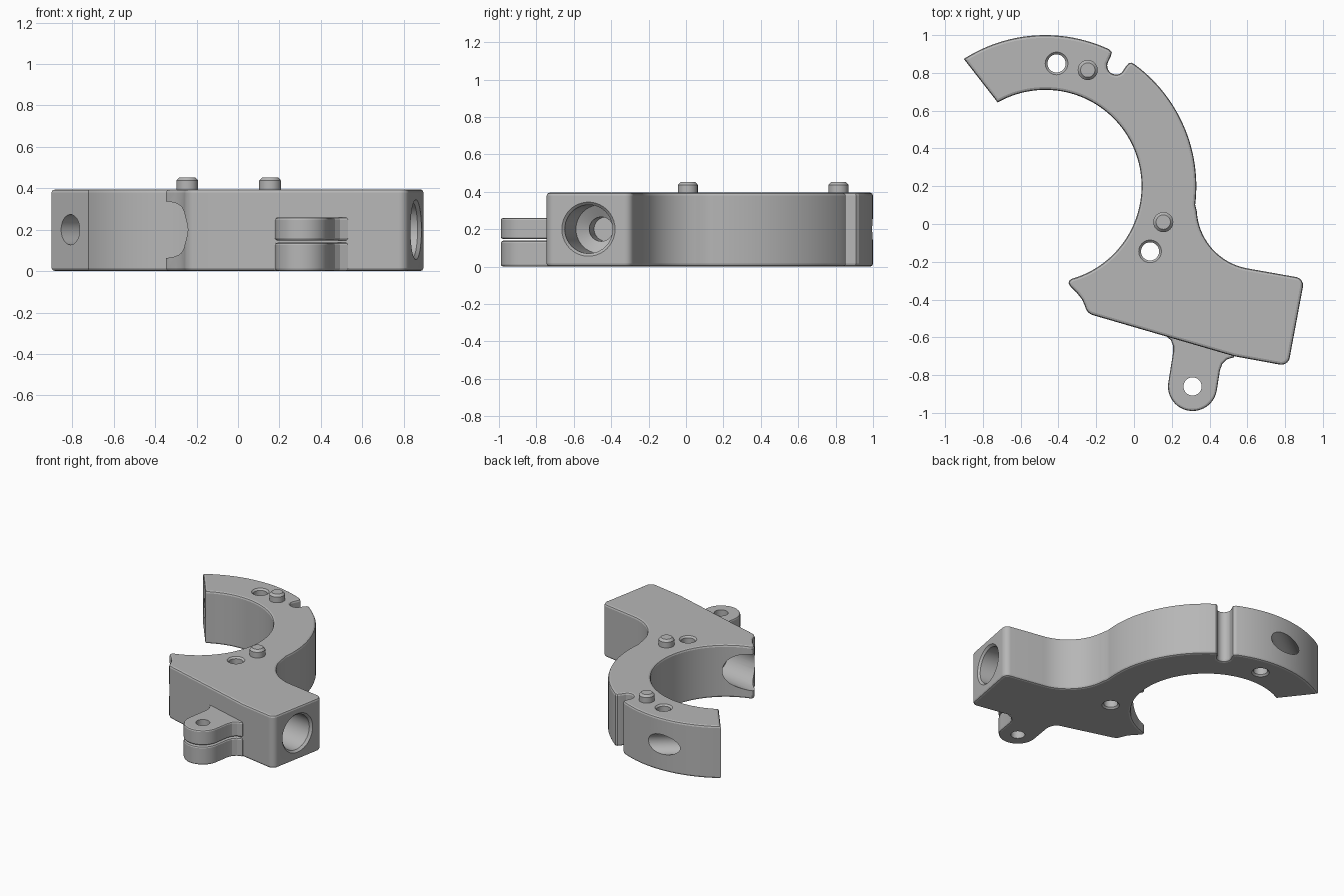
import bpy, bmesh, math
from mathutils import Vector

cube = bpy.data.objects.get("Cube")
if cube:
    bpy.data.objects.remove(cube, do_unlink=True)

grey = bpy.data.materials.new("plain grey")
grey.use_nodes = True
grey.diffuse_color = (0.47, 0.47, 0.47, 1)
grey.node_tree.nodes["Principled BSDF"].inputs["Base Color"].default_value = (0.47, 0.47, 0.47, 1)


def finish(name, bm):
    bmesh.ops.recalc_face_normals(bm, faces=bm.faces)
    mesh = bpy.data.meshes.new(name)
    bm.to_mesh(mesh)
    bm.free()
    mesh.materials.append(grey)
    obj = bpy.data.objects.new(name, mesh)
    bpy.context.collection.objects.link(obj)
    return obj


def arc(cx, cy, r, start, end, n=10):
    angles = [math.radians(start + (end - start) * i / n) for i in range(n + 1)]
    return [(cx + r * math.cos(a), cy + r * math.sin(a)) for a in angles]


def plate(name, outline, z0, z1, edge):
    """Extruded outline with softened top and bottom rims."""
    bm = bmesh.new()
    base = bm.faces.new([bm.verts.new((x, y, z0)) for x, y in outline])
    up = bmesh.ops.extrude_face_region(bm, geom=[base], use_keep_orig=True)
    bmesh.ops.translate(bm, vec=(0, 0, z1 - z0),
                        verts=[v for v in up["geom"] if isinstance(v, bmesh.types.BMVert)])
    bmesh.ops.recalc_face_normals(bm, faces=bm.faces)
    rims = [e for e in bm.edges if abs(e.verts[0].co.z - e.verts[1].co.z) < 1e-5]
    bmesh.ops.bevel(bm, geom=rims, offset=edge, segments=2, profile=0.5,
                    affect='EDGES', clamp_overlap=False)
    return finish(name, bm)


def turned(name, origin, direction, steps, n=40):
    """Lathe-turned solid: steps are (radius, distance along the axis)."""
    turn = Vector(direction).to_track_quat('Z', 'Y')
    bm = bmesh.new()
    rings = []
    for r, d in steps:
        rings.append([bm.verts.new(Vector(origin) + turn @ Vector((x, y, d)))
                      for x, y in arc(0, 0, r, 0, 360, n)[:-1]])
    for low, high in zip(rings, rings[1:]):
        for i in range(n):
            j = (i + 1) % n
            bm.faces.new((low[i], low[j], high[j], high[i]))
    bm.faces.new(rings[0])
    bm.faces.new(rings[-1])
    return finish(name, bm)


def cut(target, cutter):
    cutter.hide_render = True
    mod = target.modifiers.new("cut", 'BOOLEAN')
    mod.operation = 'DIFFERENCE'
    mod.solver = 'EXACT'
    mod.object = cutter
    bpy.context.view_layer.objects.active = target
    bpy.ops.object.modifier_apply(modifier=mod.name)
    bpy.data.objects.remove(cutter, do_unlink=True)


TOP = 0.395
MID = 0.2

# Hooked body: ring arm, notch, fillet, block and pointed tip
outline = arc(-0.47, 0.2, 0.8, 122.6, 65, 24)
outline += [(-0.117, 0.908), (-0.123, 0.888)]
outline += arc(-0.095, 0.838, 0.047, 165, 310, 10)
outline += [(-0.04, 0.838), (-0.027, 0.852), (-0.012, 0.854)]
outline += arc(-0.47, 0.2, 0.8, 53.5, -7, 28)
outline += arc(0.657, 0.085, 0.325, 183, 260, 20)
outline += arc(0.85, -0.325, 0.045, 80, -10, 8)
outline += arc(0.78, -0.70, 0.045, -10, -100, 8)
outline += [(0.53, -0.70)]
outline += arc(-0.2, -0.425, 0.06, 253, 190, 8)
outline += [(-0.275, -0.4), (-0.302, -0.365), (-0.335, -0.333), (-0.347, -0.313), (-0.341, -0.298)]
outline += arc(-0.47, 0.2, 0.51, -74, 119.6, 64)
body = plate("hooked_body", outline, 0, TOP, 0.015)

# Through holes with countersunk rims
for x, y in ((-0.41, 0.85), (0.085, -0.145)):
    cut(body, turned("hole_cutter", (x, y, 0), (0, 0, 1),
                     [(0.07, -0.01), (0.048, 0.012), (0.048, TOP - 0.012), (0.07, TOP + 0.01)]))

# Angled bore through the arm's end
cut(body, turned("end_bore_cutter", (-0.81, 0.755, MID), (0.79, 0.62, 0),
                 [(0.073, -0.2), (0.073, 0.7)]))

# Stepped bore in the block's side, and the scoop at the tip on the same axis
axis = (-0.985, 0.174, 0)
mouth = (0.859, -0.523, MID)
cut(body, turned("side_bore_cutter", mouth, axis,
                 [(0.165, -0.02), (0.13, 0.015), (0.13, 0.36), (0.065, 0.4), (0.065, 0.55)]))
cut(body, turned("tip_scoop_cutter", mouth, axis, [(0.137, 0.85), (0.137, 1.5)]))

# Locating pins
pins = [turned("locating_pin", (x, y, TOP - 0.03), (0, 0, 1),
               [(0.053, 0), (0.053, 0.072), (0.038, 0.088)])
        for x, y in ((-0.245, 0.815), (0.155, 0.01))]

# Two-layer mounting ear with a screw hole
ear = [(0.17, -0.56), (0.17, -0.593), (0.195, -0.615), (0.207, -0.645), (0.207, -0.68)]
ear += arc(0.31, -0.86, 0.13, 172, 350, 24)
ear += [(0.455, -0.775), (0.468, -0.74), (0.492, -0.717), (0.53, -0.705), (0.53, -0.66)]
ears = []
for name, low, high in (("lower_ear", 0.0, 0.138), ("upper_ear", 0.147, 0.26)):
    part = plate(name, ear, low, high, 0.012)
    cut(part, turned("ear_cutter", (0.31, -0.86, -0.1), (0, 0, 1), [(0.048, 0), (0.048, 0.6)]))
    ears.append(part)

# Smooth curves, crisp edges
bpy.ops.object.select_all(action='DESELECT')
for obj in [body] + pins + ears:
    obj.select_set(True)
bpy.context.view_layer.objects.active = body
bpy.ops.object.shade_smooth_by_angle(angle=math.radians(20))
